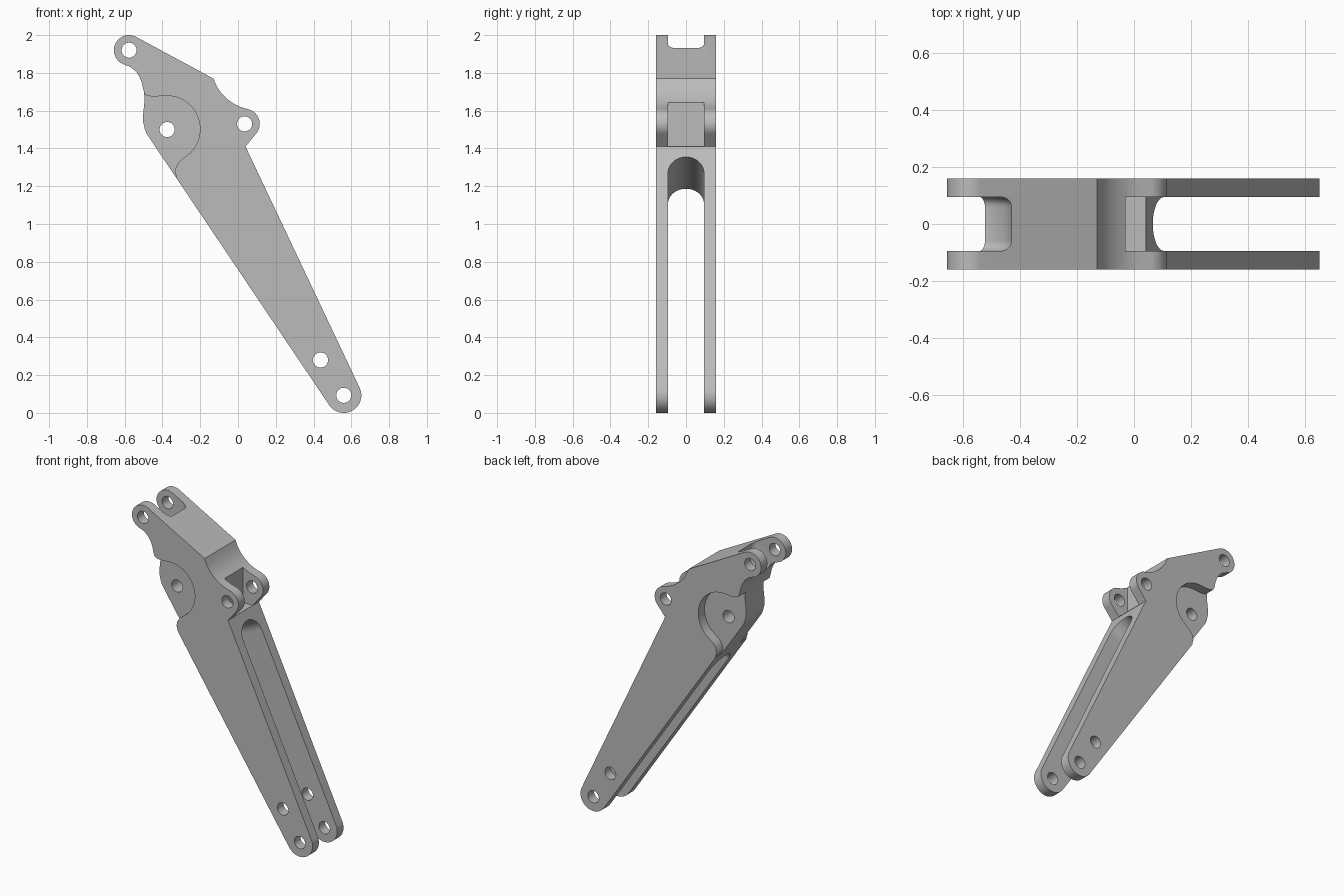
import bpy, bmesh
from math import sin, cos, radians, pi
from mathutils import Vector

cube = bpy.data.objects.get("Cube")
if cube:
    bpy.data.objects.remove(cube)

HALF = 0.16      # half thickness of the whole arm
GAP = 0.095      # half width of the slots, and half thickness of the pivot web
X, Y, Z = Vector((1, 0, 0)), Vector((0, 1, 0)), Vector((0, 0, 1))

grey = bpy.data.materials.new("plain_grey")
grey.use_nodes = True
grey.diffuse_color = (0.5, 0.5, 0.5, 1)
grey.node_tree.nodes["Principled BSDF"].inputs["Base Color"].default_value = (0.5, 0.5, 0.5, 1)


def arc(cx, cy, r, start, end, n=24):
    """Points on an arc, angles in degrees."""
    angles = [radians(start + (end - start) * i / n) for i in range(n + 1)]
    return [(cx + r * cos(a), cy + r * sin(a)) for a in angles]


def prism(name, outline, low, high, u=X, v=Z, w=Y, origin=Vector(), rim=0):
    """Extrude an outline in the u-v plane from low to high along w."""
    bm = bmesh.new()
    base = bm.faces.new([bm.verts.new(origin + u * a + v * b + w * low) for a, b in outline])
    new = bmesh.ops.extrude_face_region(bm, geom=[base])["geom"]
    verts = [e for e in new if isinstance(e, bmesh.types.BMVert)]
    bmesh.ops.translate(bm, verts=verts, vec=w * (high - low))
    if rim:
        edges = [e for e in bm.edges if abs((e.verts[0].co - e.verts[1].co).dot(w)) < 1e-5]
        bmesh.ops.bevel(bm, geom=edges, offset=rim, segments=6, profile=0.5, affect='EDGES')
    bmesh.ops.recalc_face_normals(bm, faces=bm.faces)
    mesh = bpy.data.meshes.new(name)
    bm.to_mesh(mesh)
    bm.free()
    mesh.materials.append(grey)
    ob = bpy.data.objects.new(name, mesh)
    bpy.context.collection.objects.link(ob)
    return ob


def cut(body, cutter):
    """Subtract the cutter from the body, then remove it."""
    cutter.hide_render = True
    mod = body.modifiers.new("cut", 'BOOLEAN')
    mod.operation, mod.solver, mod.object = 'DIFFERENCE', 'EXACT', cutter
    bpy.ops.object.select_all(action='DESELECT')
    bpy.context.view_layer.objects.active = body
    body.select_set(True)
    bpy.ops.object.modifier_apply(modifier=mod.name)
    bpy.data.objects.remove(cutter)


# Arm silhouette: top lug, saddle, side lug, long taper, foot, pivot bulge
top_lug, side_lug, foot = (-0.577, 1.92), (0.035, 1.53), (0.56, 0.093)
outline = arc(*top_lug, 0.08, 245, 62)
outline += [(-0.13, 1.77), (-0.113, 1.73), (-0.09, 1.695), (-0.058, 1.662),
            (-0.02, 1.635), (0.02, 1.617)]
outline += arc(*side_lug, 0.08, 68, -43)
outline += [(0.04, 1.41)]
outline += arc(*foot, 0.093, 25.5, -146)
outline += [(-0.474, 1.463), (-0.485, 1.48), (-0.494, 1.505), (-0.502, 1.54), (-0.503, 1.575),
            (-0.498, 1.62), (-0.494, 1.66), (-0.498, 1.70), (-0.51, 1.75),
            (-0.522, 1.78), (-0.54, 1.807), (-0.57, 1.832)]
arm = prism("linkage_arm", outline, -HALF, HALF)

# Recesses on both sides leave a thin web around the pivot
recess = [(-0.6, 1.72), (-0.5, 1.70), (-0.492, 1.686), (-0.475, 1.677), (-0.44, 1.675)]
recess += arc(-0.378, 1.502, 0.177, 95, -45)
recess += [(-0.285, 1.352), (-0.31, 1.332), (-0.328, 1.305), (-0.334, 1.275),
           (-0.325, 1.25), (-0.38, 1.15), (-0.6, 1.15)]
for side in (-1, 1):
    cut(arm, prism("recess_cutter", recess, side * GAP, side * 0.3))

# Long round-ended slot, square to the outer edge of the arm
down = Vector((0.43, 0, -0.903)).normalized()
across = Vector((-down.z, 0, down.x))
slot = arc(GAP, 0, GAP, 90, 270, 32) + [(2, -GAP), (2, GAP)]
cut(arm, prism("slot_cutter", slot, -1, 0.5, down, Y, across, Vector((0.066, 0, 1.355))))

# Fork in the top lug, with rounded inner corners
cut(arm, prism("top_fork_cutter", arc(*top_lug, 0.147, 0, 352.5, 47), -GAP, GAP, rim=0.035))

# Square fork in the side lug
box = [(-0.03, 1.412), (0.3, 1.412), (0.3, 1.9), (-0.03, 1.9)]
cut(arm, prism("side_fork_cutter", box, -GAP, GAP))

# Pin holes
for centre in (top_lug, side_lug, foot, (-0.375, 1.5), (0.437, 0.28)):
    cut(arm, prism("hole_cutter", arc(*centre, 0.04, 0, 348.75, 31), -0.3, 0.3))

bpy.ops.object.shade_smooth_by_angle(angle=pi / 6)
